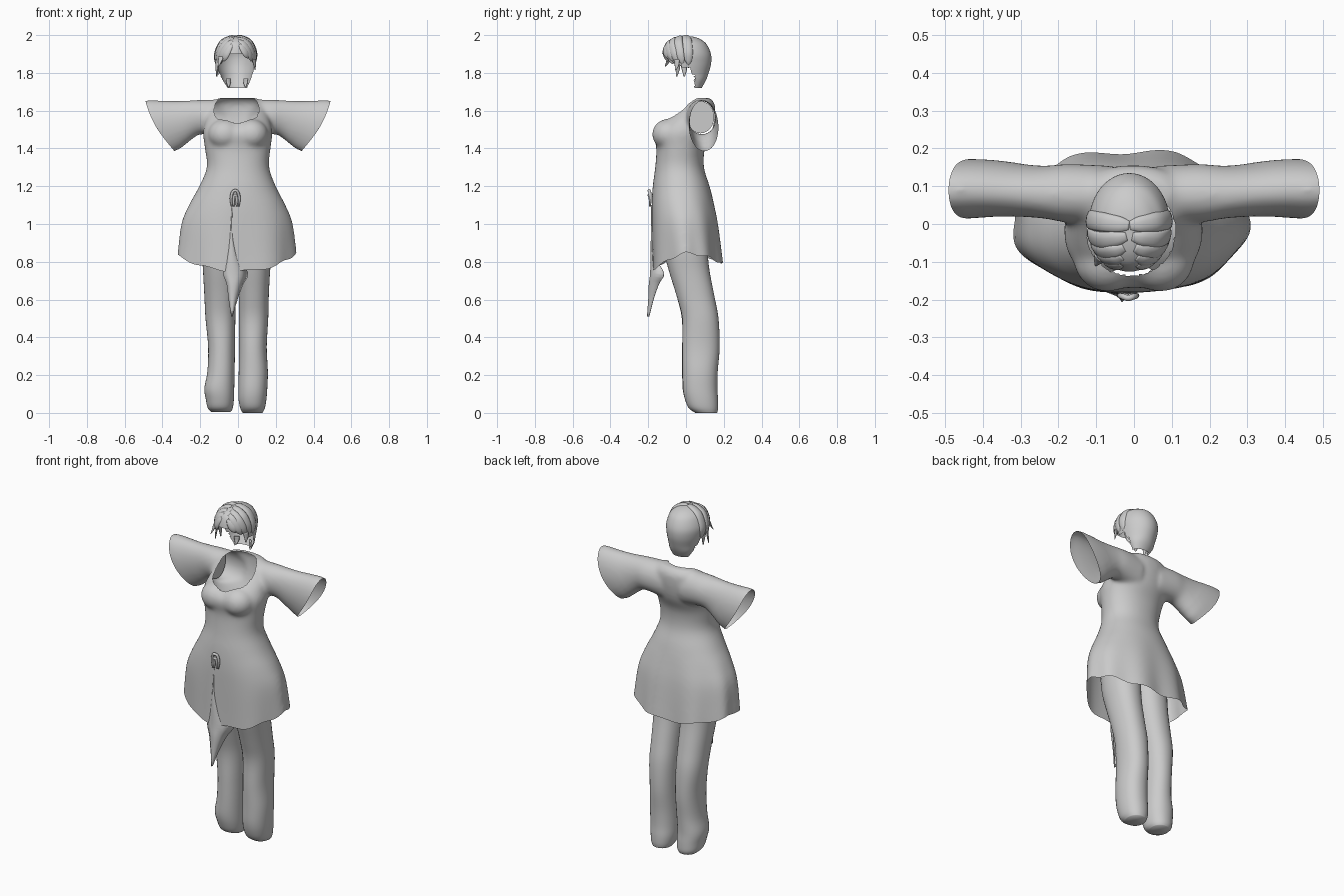
import bpy, bmesh, math
from mathutils import Vector
from mathutils.bvhtree import BVHTree

if "Cube" in bpy.data.objects:
    bpy.data.objects.remove(bpy.data.objects["Cube"])

grey = bpy.data.materials.new("soft_grey")
grey.use_nodes = True
grey.diffuse_color = (0.6, 0.6, 0.6, 1)
grey.node_tree.nodes["Principled BSDF"].inputs["Base Color"].default_value = (0.6, 0.6, 0.6, 1)


def add_object(name, bm):
    bmesh.ops.recalc_face_normals(bm, faces=bm.faces)
    mesh = bpy.data.meshes.new(name)
    bm.to_mesh(mesh)
    bm.free()
    mesh.materials.append(grey)
    mesh.shade_smooth()
    ob = bpy.data.objects.new(name, mesh)
    bpy.context.collection.objects.link(ob)
    return ob


def loft(bm, rings):
    rows = [[bm.verts.new(p) for p in ring] for ring in rings]
    n = len(rows[0])
    for a, b in zip(rows, rows[1:]):
        for i in range(n):
            bm.faces.new((a[i], a[(i + 1) % n], b[(i + 1) % n], b[i]))
    bm.faces.new(rows[0])
    bm.faces.new(rows[-1])


def resample(keys, steps):
    """Catmull-Rom through the keys."""
    keys = [Vector(k) for k in keys]
    out = []
    for i in range(len(keys) - 1):
        p, a, b, q = keys[max(i - 1, 0)], keys[i], keys[i + 1], keys[min(i + 2, len(keys) - 1)]
        for s in range(steps):
            t = s / steps
            out.append(a + (b - p) * t / 2 + (2 * p - 5 * a + 4 * b - q) * t * t / 2
                       + (3 * a - p - 3 * b + q) * t ** 3 / 2)
    return out + [keys[-1]]


def section(key, n=48, power=2.0, fold=None):
    """Horizontal ring from z, left x, right x, front y, back y."""
    z, x0, x1, y0, y1 = key
    ring = []
    for i in range(n):
        a = math.tau * i / n
        c, s = math.cos(a), math.sin(a)
        r = (abs(c) ** power + abs(s) ** power) ** (-1 / power) * (fold(a, z) if fold else 1)
        ring.append(((x0 + x1) / 2 + r * c * (x1 - x0) / 2, (y0 + y1) / 2 + r * s * (y1 - y0) / 2, z))
    return ring


def vec(*v):
    return Vector(v)


# Dress body: skirt, waist, chest and shoulders
def skirt_fold(a, z):
    depth = max(0, min(1, (1.15 - z) / 0.4))
    back = max(0, math.sin(a))
    return 1 + depth * (0.03 * math.cos(7 * a + 0.6) * (1 - back) + 0.06 * back * math.cos(8 * a + 2.6))


body = [(.74, -.325, .305, -.18, .2), (.85, -.318, .3, -.18, .188), (1.0, -.3, .285, -.182, .17),
        (1.1, -.26, .25, -.182, .15), (1.2, -.205, .2, -.176, .125), (1.3, -.165, .165, -.163, .095),
        (1.4, -.175, .172, -.157, .1), (1.48, -.185, .182, -.17, .135), (1.54, -.175, .172, -.128, .15),
        (1.6, -.16, .155, -.05, .155), (1.64, -.14, .135, -.01, .15), (1.668, -.1, .095, .04, .125)]
bm = bmesh.new()
loft(bm, [section(k, 64, 2.15, skirt_fold) for k in resample(body, 4)])
for s in (-1, 1):
    # Bust
    ball = bmesh.ops.create_uvsphere(bm, u_segments=24, v_segments=16, radius=0.085)
    for v in ball["verts"]:
        v.co = vec(v.co.x * 1.05 + s * .07, v.co.y - .095, v.co.z * .95 + 1.475)
    # Wide sleeves: top x, top z, bottom x, bottom z, front y, back y
    keys = [(.06, 1.66, .06, 1.46, 0, .15), (.17, 1.658, .18, 1.475, 0, .155), (.25, 1.655, .22, 1.465, .01, .15),
            (.33, 1.652, .265, 1.43, .015, .155), (.42, 1.655, .3, 1.4, .015, .165),
            (.49, 1.655, .335, 1.385, .01, .168), (.525, 1.635, .37, 1.365, .01, .168)]
    rings = []
    for xt, zt, xb, zb, y0, y1 in resample(keys, 3):
        top, low = vec(s * xt, (y0 + y1) / 2, zt), vec(s * xb, (y0 + y1) / 2 + .008, zb)
        rings.append([(top + low) / 2 + (top - low) / 2 * math.cos(a) + vec(0, (y1 - y0) / 2 * math.sin(a), 0)
                      for a in (math.tau * i / 32 for i in range(32))])
    loft(bm, rings)
dress = add_object("dress", bm)
mod = dress.modifiers.new("weld", 'REMESH')
mod.mode, mod.voxel_size = 'VOXEL', 0.009
mod = dress.modifiers.new("soften", 'SMOOTH')
mod.factor, mod.iterations = 0.5, 18
bm = bmesh.new()
bm.from_object(dress, bpy.context.evaluated_depsgraph_get())
dress.modifiers.clear()


def cut(test, point, normal, clear=True):
    faces = [f for f in bm.faces if test(f.calc_center_median())]
    geom = list({g for f in faces for g in (*f.verts, *f.edges, f)})
    bmesh.ops.bisect_plane(bm, geom=geom, plane_co=point, plane_no=normal, clear_outer=clear)


# Open hem, cuffs and neckline
cut(lambda c: c.z < .9, vec(0, 0, .8), vec(0, 0, -1))
for s in (-1, 1):
    cut(lambda c: c.x * s > .25 and c.z > 1.3, vec(s * .49, 0, 1.65), vec(s * .26, 0, -.15))
neck, rx, ry = vec(-.008, -.02, 0), .118, .118
for i in range(20):
    a = math.tau * i / 20
    n = vec(math.cos(a) / rx, math.sin(a) / ry, 0).normalized()
    p = neck + vec(rx * math.cos(a), ry * math.sin(a), 0)
    cut(lambda c: c.z > 1.48 and (c - p).xy.length < .05, p, n, False)
inside = [f for f in bm.faces for c in [f.calc_center_median()]
          if c.z > 1.48 and ((c.x - neck.x) / rx) ** 2 + ((c.y - neck.y) / ry) ** 2 < .985]
bmesh.ops.delete(bm, geom=inside, context='FACES')
for v in bm.verts:
    # Hem dips at the front and back, and rises at the sides
    w = max(0, min(1, (1.15 - v.co.z) / .35)) ** 2
    a = math.atan2(v.co.y / .18, v.co.x / .31)
    dip = .045 - .095 * max(0, -math.sin(a)) ** 1.5 - .055 * max(0, math.sin(a)) ** 2
    v.co.z += w * (dip + .006 * math.cos(9 * a))
    # Cuffs bulge outward between their upper and lower corners
    if v.co.z > 1.36 and abs(v.co.x) > .25:
        t = max(0, min(1, (v.co.z - 1.39) / .26))
        reach = max(0, 1 - (.34 + .15 * t - abs(v.co.x)) / .1)
        v.co.x += math.copysign(.022 * math.sin(math.pi * t) * reach, v.co.x)
bm.to_mesh(dress.data)
bm.free()
dress.data.shade_smooth()

# Cloth closing the inner end of each sleeve
for s, side in ((-1, "right"), (1, "left")):
    bm = bmesh.new()
    bm.faces.new([bm.verts.new((s * .185, .077 + .072 * math.cos(a), 1.565 + .085 * math.sin(a)))
                  for a in (math.tau * i / 24 for i in range(24))])
    add_object(side + "_sleeve_lining", bm)

# Trouser legs
legs = {"right_leg": [(.004, -.14, -.04, .05, .16), (.025, -.16, -.028, .015, .168), (.07, -.17, -.022, -.005, .168),
                      (.13, -.178, -.02, -.018, .165), (.22, -.162, -.018, -.02, .168), (.35, -.158, -.016, -.02, .178),
                      (.5, -.172, -.014, -.022, .172), (.62, -.178, -.01, -.05, .15), (.75, -.185, -.005, -.09, .125),
                      (.85, -.19, .005, -.115, .115), (1.0, -.185, .01, -.13, .11)],
        "left_leg": [(0, .025, .13, .05, .165), (.025, .012, .142, .015, .17), (.07, .003, .15, -.005, .17),
                     (.13, .002, .155, -.016, .166), (.22, .004, .158, -.018, .168), (.35, .006, .152, -.02, .178),
                     (.5, .005, .16, -.02, .172), (.62, .004, .163, -.05, .15), (.75, .0, .17, -.09, .125),
                     (.85, -.005, .18, -.115, .115), (1.0, -.01, .185, -.13, .11)]}
for name, keys in legs.items():
    bm = bmesh.new()
    loft(bm, [section(k, 32, 2.2) for k in resample(keys, 4)])
    add_object(name, bm)

# Hanging sash: z, centre x, half width, y, fold depth of its left edge
bm = bmesh.new()
rows = []
for z, x, w, y, d in resample([(1.1, -.03, .005, -.184, 0), (.95, -.036, .009, -.186, 0), (.83, -.03, .032, -.188, .01),
                               (.74, -.012, .066, -.19, .06), (.68, -.016, .044, -.197, .04),
                               (.6, -.026, .024, -.2, .015), (.51, -.032, .004, -.207, 0)], 4):
    rows.append([bm.verts.new((x + w * t, y + d * max(0, t) ** 2 + .012 * t * t, z)) for t in (-1, -.5, 0, .5, 1)])
for a, b in zip(rows, rows[1:]):
    for i in range(4):
        bm.faces.new((a[i], b[i], b[i + 1], a[i + 1]))
sash = add_object("sash", bm)
sash.modifiers.new("cloth", 'SOLIDIFY').thickness = 0.004


def strand(name, points, radii, flat=1.0):
    """Round tapering strand along a smooth path."""
    pts = resample([(*p, r) for p, r in zip(points, radii)], 4)
    bm = bmesh.new()
    rings = []
    for i, p in enumerate(pts):
        d = (pts[min(i + 1, len(pts) - 1)] - pts[max(i - 1, 0)]).xyz.normalized()
        out = (p.xyz - vec(-.012, 0, 1.87)).normalized()
        side = d.cross(out).normalized()
        out = side.cross(d)
        rings.append([p.xyz + side * p.w * math.cos(a) + out * p.w * flat * math.sin(a)
                      for a in (math.tau * k / 10 for k in range(10))])
    loft(bm, rings)
    return add_object(name, bm)


# Belt knot: nested loops
for name, w, h in (("outer_loop", .02, .085), ("inner_loop", .008, .06)):
    strand("knot_" + name, [(-.015 + w * u, -.19 - .006 * (1 - abs(u)), 1.092 + h * t)
                            for u, t in ((-.9, 0), (-1.1, .5), (-.7, .9), (0, 1), (.7, .9), (1.1, .5), (.9, 0))],
           [.004, .007, .008, .008, .008, .007, .004])

# Hair cap with a face opening
cap_keys = [(1.715, -.05, .045, .025, .08), (1.76, -.08, .065, -.01, .105), (1.8, -.1, .08, -.09, .12),
            (1.85, -.115, .09, -.122, .133), (1.9, -.118, .094, -.126, .132), (1.95, -.1, .08, -.112, .11),
            (1.976, -.075, .055, -.085, .08), (1.99, -.045, .03, -.05, .045), (1.995, -.015, 0, -.015, .01)]
bm = bmesh.new()
loft(bm, [section(k, 48) for k in resample(cap_keys, 5)])
scalp = BVHTree.FromBMesh(bm)


def is_face(c):
    edge = -.1 if c.z > 1.875 else (-.03 if c.z > 1.83 else (.03 if c.z > 1.79 else .045))
    return c.z < 1.9 and c.y < edge or c.z < 1.72


bmesh.ops.delete(bm, geom=[f for f in bm.faces if is_face(f.calc_center_median())], context='FACES')
add_object("hair_cap", bm)


def on_head(az, el):
    a, e = math.radians(az), math.radians(el)
    return vec(math.cos(e) * math.sin(a), -math.cos(e) * math.cos(a), math.sin(e))


# Swept locks either side of the parting: start height, end turn, end height, width
locks = [(36, 34, 4, .021), (48, 50, -4, .022), (60, 66, -10, .024), (74, 80, -14, .025), (88, 98, -16, .026)]
for s, side in ((-1, "right"), (1, "left")):
    for i, (e0, az, e1, w) in enumerate(locks):
        a, b = on_head(s * 12, e0), on_head(s * az, e1 - (8 if s < 0 else 0))
        path = []
        for t in (0, .2, .4, .6, .8, 1):
            d = a.lerp(b, t).normalized()
            path.append(scalp.ray_cast(vec(-.012, 0, 1.87), d)[0] - d * .002)
        strand(f"{side}_lock_{i + 1}", path, [w * .5, w * .85, w, w, w * .75, .004], .42)

# Loose tips at the temples and nape
for i, (x, y, z, dx, dy, dz) in enumerate([(-.11, -.045, 1.87, -.004, -.005, -.09), (-.112, -.015, 1.85, .006, .005, -.07),
                                           (.086, -.05, 1.87, .004, -.005, -.055), (-.09, -.09, 1.885, -.012, -.02, -.05),
                                           (-.05, .06, 1.77, 0, -.01, -.045), (.04, .06, 1.77, 0, -.01, -.045)]):
    p, d = vec(x, y, z), vec(dx, dy, dz)
    strand(f"loose_tip_{i + 1}", [p, p + d * .5 + vec(0, .004, 0), p + d], [.016, .013, .003], .4)
